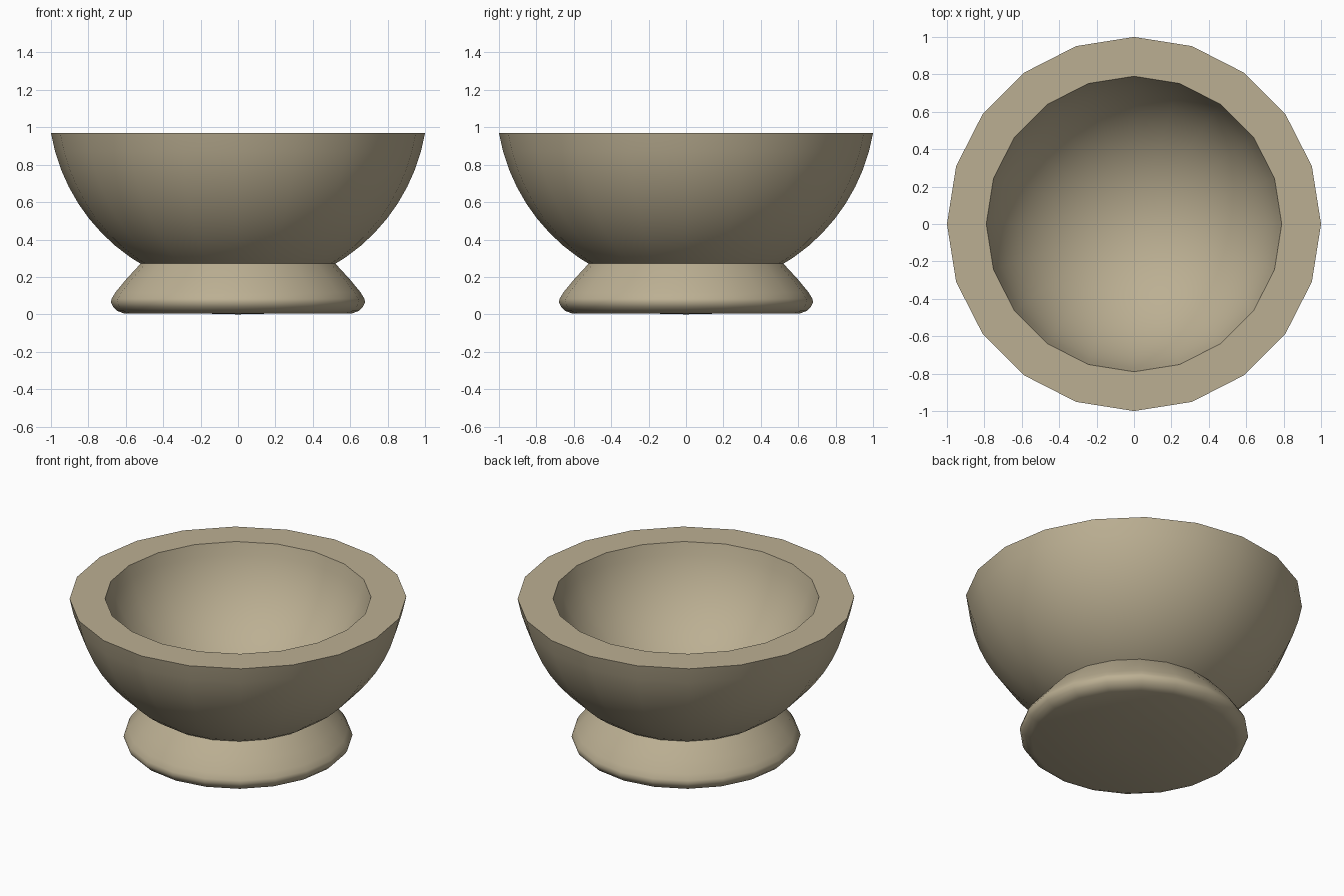
import bpy, bmesh, math

if "Cube" in bpy.data.objects:
    bpy.data.objects.remove(bpy.data.objects["Cube"])

SIDES = 20


def lathe(name, profile):
    """Revolve (radius, height) points around z; radius 0 makes a pole."""
    bm = bmesh.new()
    verts = [bm.verts.new((r, 0, z)) for r, z in profile]
    edges = [bm.edges.new(pair) for pair in zip(verts, verts[1:])]
    bmesh.ops.spin(bm, geom=verts + edges, cent=(0, 0, 0), axis=(0, 0, 1),
                   angle=math.tau, steps=SIDES, use_merge=True)
    bmesh.ops.remove_doubles(bm, verts=bm.verts, dist=1e-4)
    bmesh.ops.recalc_face_normals(bm, faces=bm.faces)
    mesh = bpy.data.meshes.new(name)
    bm.to_mesh(mesh)
    bm.free()
    obj = bpy.data.objects.new(name, mesh)
    bpy.context.collection.objects.link(obj)
    mat = bpy.data.materials.get("clay") or bpy.data.materials.new("clay")
    mat.diffuse_color = (0.50, 0.43, 0.29, 1)
    mat.use_nodes = True
    mat.node_tree.nodes["Principled BSDF"].inputs["Base Color"].default_value = mat.diffuse_color
    mesh.materials.append(mat)
    bpy.ops.object.select_all(action='DESELECT')
    obj.select_set(True)
    bpy.context.view_layer.objects.active = obj
    bpy.ops.object.shade_smooth_by_angle(angle=math.radians(40))
    return obj


def arc(radius, centre_z, rim_z, n=14):
    """Sphere section from the bottom pole up to rim_z."""
    end = math.acos((centre_z - rim_z) / radius)
    return [(radius * math.sin(end * i / n), centre_z - radius * math.cos(end * i / n))
            for i in range(n + 1)]


# Thick round bowl with a flat rim
outer = arc(1.0144, 1.14, 0.97)
inner = arc(0.808, 1.14, 0.97)
lathe("bowl", outer + inner[::-1])

# Flared foot with a rounded lower edge and closed flat underside
lathe("foot", [(0, 0), (0.10, 0.003), (0.61, 0.005), (0.645, 0.018), (0.668, 0.04),
               (0.68, 0.065), (0.675, 0.085), (0.655, 0.118), (0.60, 0.185),
               (0.52, 0.272), (0.50, 0.29)])
